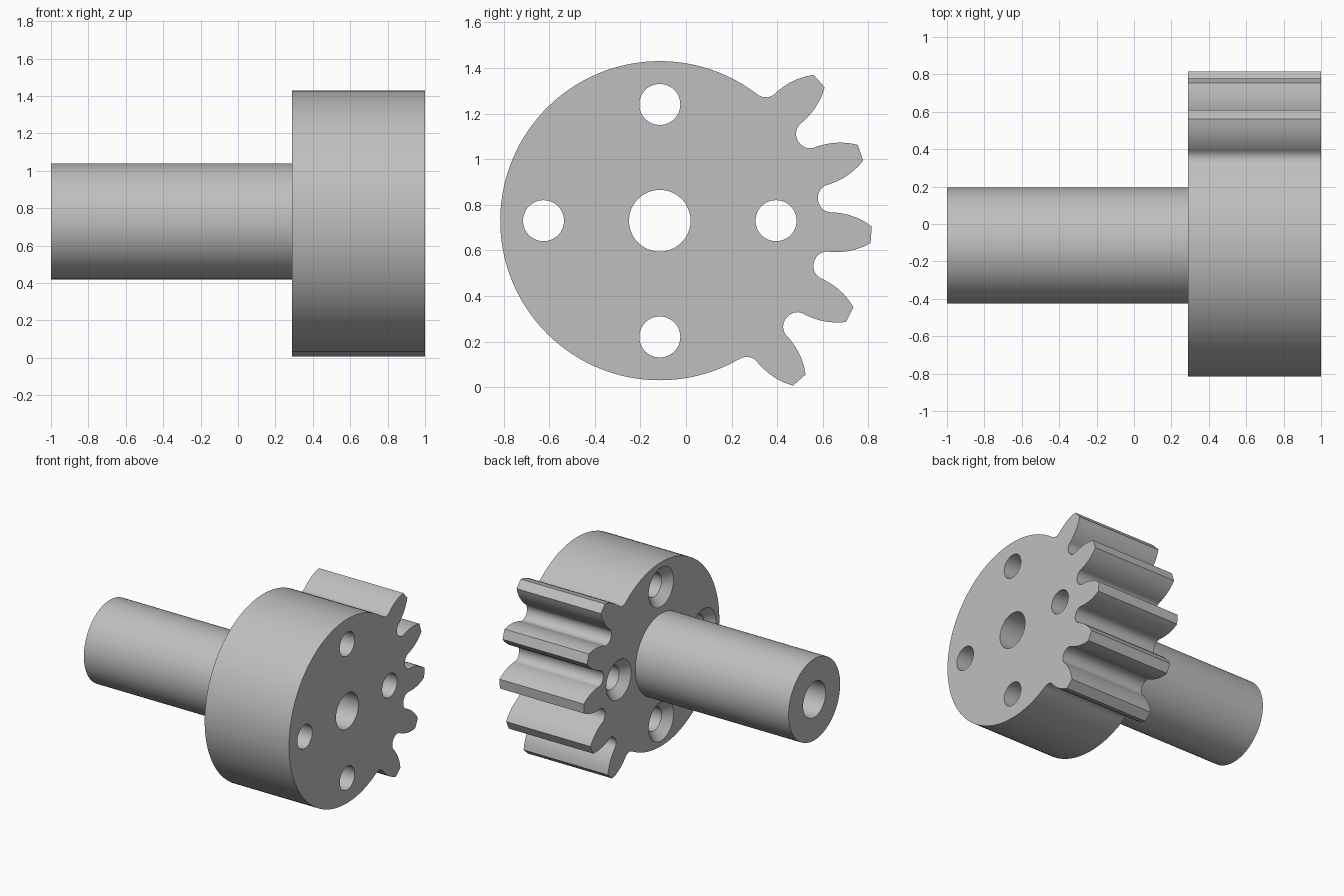
import bpy, bmesh
from math import radians, cos, sin, pi

old = bpy.data.objects.get("Cube")
if old:
    bpy.data.objects.remove(old, do_unlink=True)

CY, CZ = -0.115, 0.73            # axis of the shaft and gear
BACK, FRONT = 0.29, 1.0          # gear thickness along x
ROOT, TIP, BORE = 0.70, 0.93, 0.135
PITCH, MIDDLE = 22.5, -3.8       # tooth spacing and middle tooth direction, degrees

steel = bpy.data.materials.new("grey steel")
steel.use_nodes = True
colour = (0.52, 0.52, 0.52, 1)
steel.diffuse_color = colour
steel.node_tree.nodes["Principled BSDF"].inputs["Base Color"].default_value = colour


def make_object(name, bm):
    bmesh.ops.recalc_face_normals(bm, faces=bm.faces)
    mesh = bpy.data.meshes.new(name)
    bm.to_mesh(mesh)
    bm.free()
    mesh.materials.append(steel)
    obj = bpy.data.objects.new(name, mesh)
    bpy.context.collection.objects.link(obj)
    return obj


def lathe(name, profile, y=CY, z=CZ, steps=96):
    """Spin a closed (x, radius) profile around an axis along x."""
    bm = bmesh.new()
    verts = [bm.verts.new((x, y, z + r)) for x, r in profile]
    edges = [bm.edges.new((a, b)) for a, b in zip(verts, verts[1:] + verts[:1])]
    bmesh.ops.spin(bm, geom=verts + edges, cent=(0, y, z), axis=(1, 0, 0),
                   angle=2 * pi, steps=steps, use_merge=True)
    bmesh.ops.remove_doubles(bm, verts=bm.verts, dist=1e-5)
    loose = [f for f in bm.faces if f.calc_area() < 1e-9]
    bmesh.ops.delete(bm, geom=loose, context='FACES')
    return make_object(name, bm)


def smooth(obj):
    bpy.ops.object.select_all(action='DESELECT')
    obj.select_set(True)
    bpy.context.view_layer.objects.active = obj
    bpy.ops.object.shade_smooth_by_angle(angle=radians(30))


# Half tooth as (radius, degrees from tooth centre): curved flank, then round root
flank = [(TIP, 2.25), (0.90, 3.5), (0.865, 4.65), (0.83, 5.55), (0.796, 6.15)]
half = list(flank)
fillet, centre = 0.062, 0.762
for i in range(9):
    a = pi / 2 * i / 8
    r = centre - fillet * sin(a)
    half.append((r, PITCH / 2 - fillet * cos(a) / r * 180 / pi))
tooth = [(r, -d) for r, d in reversed(half)] + half[:-1]

# Gear outline: five teeth, then the plain round rim
outline = []
for k in range(-2, 3):
    outline += [(r, MIDDLE + k * PITCH + d) for r, d in tooth]
start, sweep = MIDDLE + 2.5 * PITCH, 360 - 5 * PITCH
rim_steps = 90
outline += [(ROOT, start + sweep * i / rim_steps) for i in range(rim_steps)]

bm = bmesh.new()
ring = [bm.verts.new((BACK, CY + r * cos(radians(d)), CZ + r * sin(radians(d))))
        for r, d in outline]
face = bm.faces.new(ring)
moved = bmesh.ops.extrude_face_region(bm, geom=[face], use_keep_orig=True)["geom"]
bmesh.ops.translate(bm, vec=(FRONT - BACK, 0, 0),
                    verts=[v for v in moved if isinstance(v, bmesh.types.BMVert)])
gear = make_object("gear_sector", bm)

# Cutters: centre bore and four countersunk bolt holes
cutters = [lathe("bore_cutter", [(0, 0), (0, BORE), (1.2, BORE), (1.2, 0)])]
HOLE, SINK, OFFSET = 0.09, 0.15, 0.51
for k in range(4):
    a = k * pi / 2
    cutters.append(lathe("bolt_hole_cutter",
                         [(BACK - 0.02, 0), (BACK - 0.02, SINK + 0.02),
                          (BACK + SINK - HOLE, HOLE), (1.2, HOLE), (1.2, 0)],
                         CY + OFFSET * cos(a), CZ + OFFSET * sin(a), 48))
for cutter in cutters:
    cutter.hide_render = True
    mod = gear.modifiers.new("hole", 'BOOLEAN')
    mod.operation, mod.solver, mod.object = 'DIFFERENCE', 'EXACT', cutter
bpy.context.view_layer.objects.active = gear
for mod in list(gear.modifiers):
    bpy.ops.object.modifier_apply(modifier=mod.name)
for cutter in cutters:
    bpy.data.objects.remove(cutter, do_unlink=True)
smooth(gear)

# Hollow shaft
shaft = lathe("shaft", [(-1, BORE), (-1, 0.31), (BACK, 0.31), (BACK, BORE)])
smooth(shaft)
